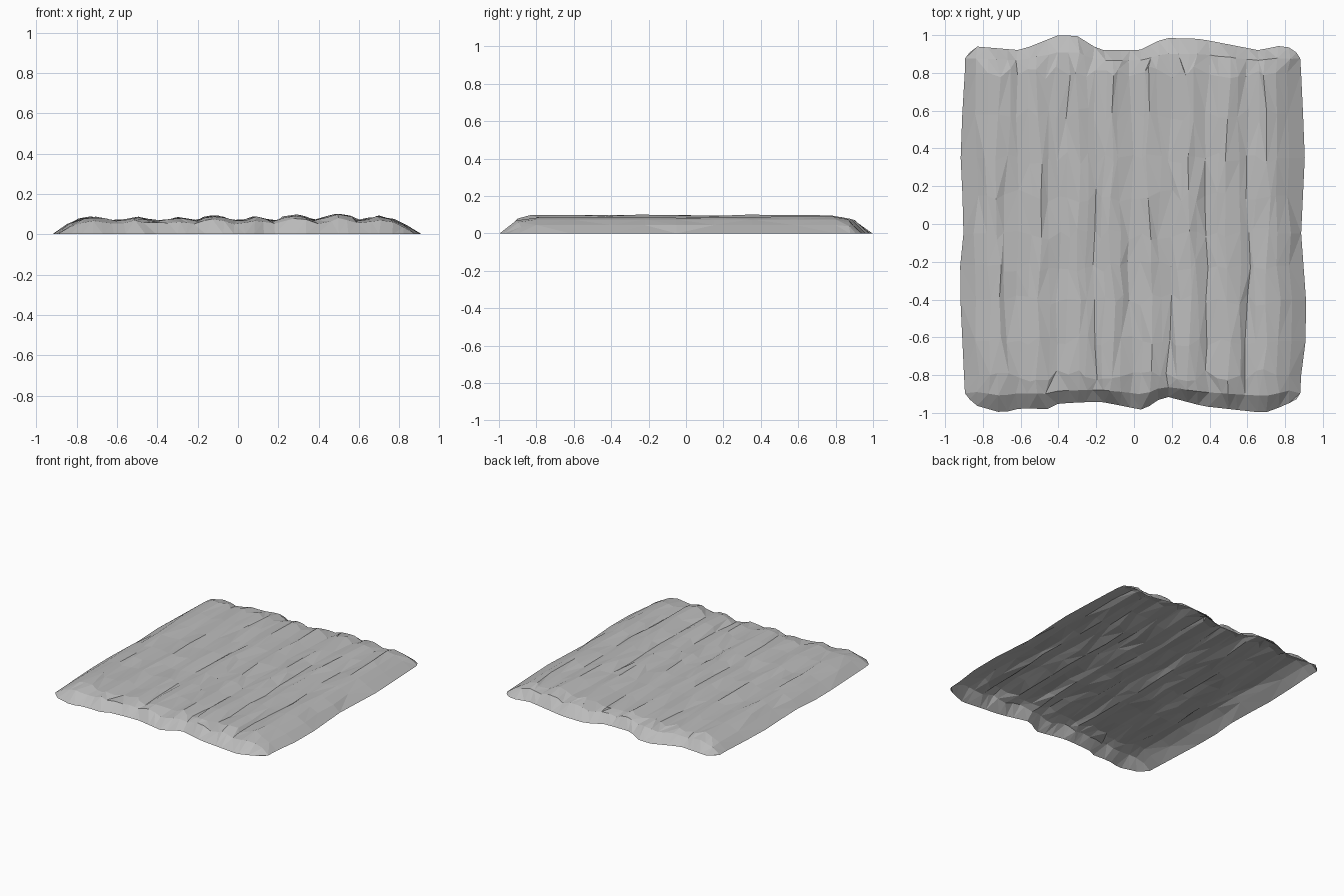
import bpy, bmesh, random

random.seed(7)
cube = bpy.data.objects.get("Cube")
if cube:
    bpy.data.objects.remove(cube, do_unlink=True)

# Edge outlines as (position along edge, offset from centre)
FRONT = [(-.9, -.91), (-.84, -.96), (-.7, -1), (-.6, -.975), (-.46, -.98), (-.4, -.95),
         (-.18, -.94), (.05, -.985), (.16, -.91), (.37, -.965), (.69, -1), (.8, -.96), (.89, -.91)]
BACK = [(-.9, .89), (-.84, .94), (-.6, .92), (-.4, 1), (-.3, .995), (-.18, .92), (.03, .92),
        (.16, .985), (.35, .98), (.66, .92), (.78, .945), (.84, .93), (.89, .89)]
LEFT_RIM = [(-.9, .87), (-.8, .885), (-.53, .92), (-.05, .885), (.37, .905), (.9, .88)]
RIGHT_RIM = [(-.9, -.89), (-.8, -.9), (-.27, -.925), (-.02, -.9), (.4, -.92), (.9, -.89)]
# Ridge crests as (x, height)
CRESTS = [(-.72, .086), (-.51, .085), (-.3, .083), (-.12, .094), (.08, .086),
          (.285, .097), (.5, .098), (.7, .09)]
ROWS = [-.8, -.62, -.4, -.22, -.05, .15, .35, .58, .8]


def sample(points, t):
    """Straight-line interpolation along a polyline."""
    if t <= points[0][0]:
        return points[0][1]
    for (a, p), (b, q) in zip(points, points[1:]):
        if t <= b:
            return p + (q - p) * (t - a) / (b - a)
    return points[-1][1]


# Columns of the sheet: crest, two flanks and a trough for each ridge
columns = [(-.83, .05), (-.775, .078)]
for i, (x, z) in enumerate(CRESTS):
    columns.append((x, z))
    if i + 1 < len(CRESTS):
        nx, nz = CRESTS[i + 1]
        gap = nx - x
        columns += [(x + gap * .24, z - .009), (x + gap * .5, .069), (x + gap * .78, nz - .011)]
columns += [(.765, .075), (.82, .045)]

bm = bmesh.new()
grid = []


def add_row(points):
    grid.append([bm.verts.new(p) for p in points])


def end_rows(outline, y_inner):
    """Ground edge and rounded shoulder at one end, listed outside to inside."""
    ground, shoulder = [], []
    for x, z in columns:
        edge = sample(outline, x)
        ground.append((x, edge, 0))
        shoulder.append((x + random.uniform(-.012, .012), edge * .55 + y_inner * .45,
                         z * .8 + random.uniform(-.006, .004)))
    y0, y1 = outline[0][1], outline[-1][1]
    ground = [(-.87, y0 * 1.02, 0)] + ground + [(.86, y1 * 1.02, 0)]
    shoulder = [(-.895, y0 * .985, 0)] + shoulder + [(.88, y1 * .985, 0)]
    return ground, shoulder


# Front end, rippled middle, back end
ground, shoulder = end_rows(FRONT, -.8)
add_row(ground)
add_row(shoulder)
wander = [0.0] * len(columns)
for y in ROWS:
    row = [(sample(RIGHT_RIM, y), y, 0)]
    for i, (x, z) in enumerate(columns):
        wander[i] = wander[i] * .5 + random.uniform(-.016, .016)
        inner = 1 < i < len(columns) - 2
        dy = random.uniform(-.035, .035) if inner else 0
        dz = random.uniform(-.007, .003) if inner else 0
        row.append((x + wander[i], y + dy, z + dz))
    row.append((sample(LEFT_RIM, y), y, 0))
    add_row(row)
ground, shoulder = end_rows(BACK, .8)
add_row(shoulder)
add_row(ground)

# Triangular facets with varied diagonals
for lower, upper in zip(grid, grid[1:]):
    for i in range(len(lower) - 1):
        a, b, c, d = lower[i], lower[i + 1], upper[i + 1], upper[i]
        pair = ((a, b, c), (a, c, d)) if random.random() < .5 else ((a, b, d), (b, c, d))
        for tri in pair:
            bm.faces.new(tri)

mesh = bpy.data.meshes.new("rippled_ground")
bm.to_mesh(mesh)
bm.free()
ground_patch = bpy.data.objects.new("rippled_ground", mesh)
bpy.context.collection.objects.link(ground_patch)

# Plain grey colour
grey = bpy.data.materials.new("stone_grey")
grey.use_nodes = True
colour = (.5, .5, .5, 1)
grey.diffuse_color = colour
grey.node_tree.nodes["Principled BSDF"].inputs["Base Color"].default_value = colour
mesh.materials.append(grey)
